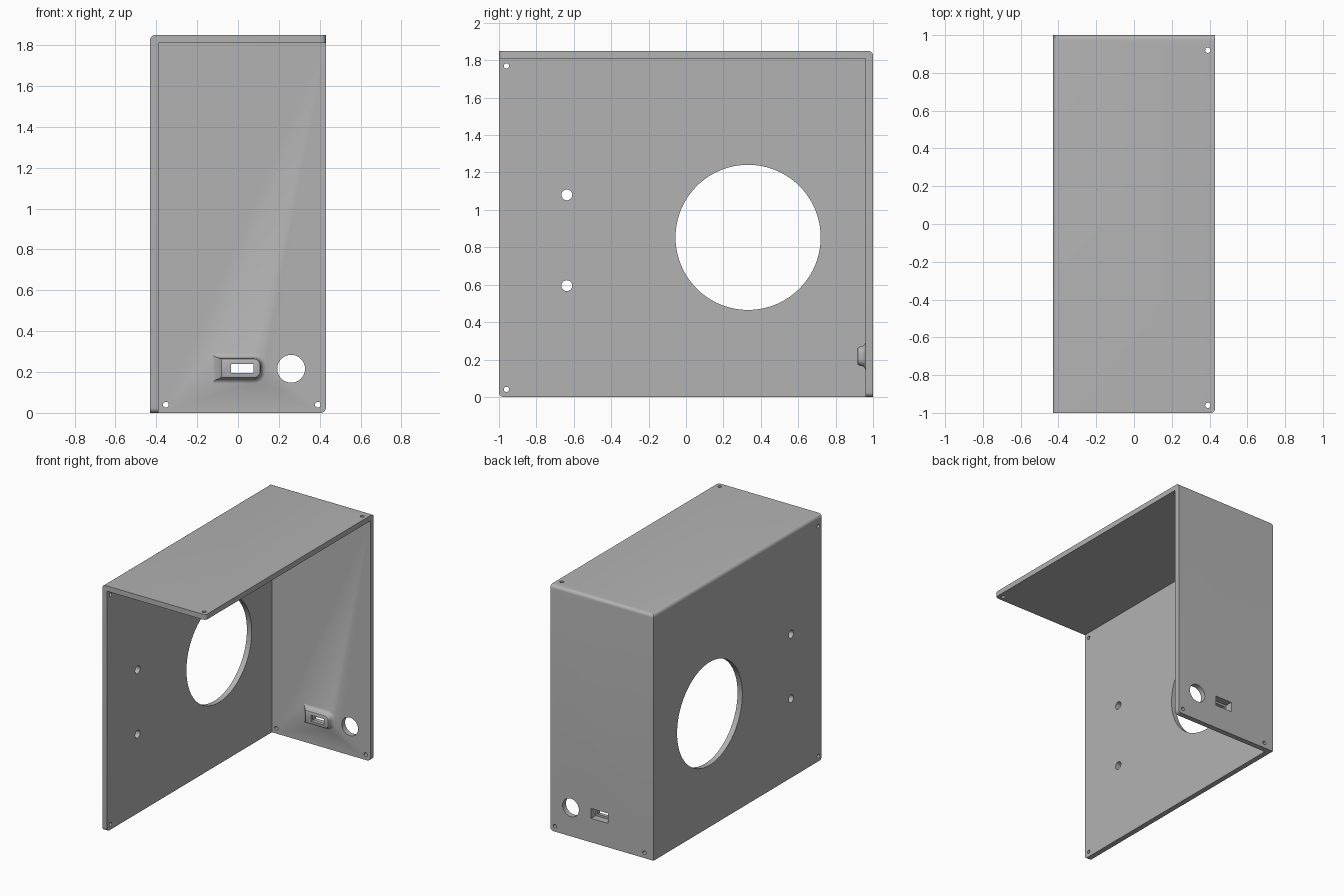
import bpy
import bmesh
import math
from mathutils import Matrix, Vector

old = bpy.data.objects.get("Cube")
if old:
    bpy.data.objects.remove(old, do_unlink=True)

W, D, H, T, R = 0.43, 1.0, 1.85, 0.04, 0.025   # half width, half depth, height, wall, corner radius

grey = bpy.data.materials.new("plain grey")
grey.use_nodes = True
colour = (0.45, 0.45, 0.45, 1)
grey.diffuse_color = colour
grey.node_tree.nodes["Principled BSDF"].inputs["Base Color"].default_value = colour


def make_object(name, bm):
    bmesh.ops.recalc_face_normals(bm, faces=bm.faces)
    mesh = bpy.data.meshes.new(name)
    bm.to_mesh(mesh)
    bm.free()
    mesh.materials.append(grey)
    ob = bpy.data.objects.new(name, mesh)
    bpy.context.collection.objects.link(ob)
    return ob


def box_mesh(lo, hi):
    lo, hi = Vector(lo), Vector(hi)
    bm = bmesh.new()
    bmesh.ops.create_cube(bm, size=1)
    for v in bm.verts:
        v.co = Vector(a + (c + 0.5) * (b - a) for a, b, c in zip(lo, hi, v.co))
    return bm


def combine(target, other, operation):
    mod = target.modifiers.new(operation.lower(), 'BOOLEAN')
    mod.operation = operation
    mod.solver = 'EXACT'
    mod.object = other
    bpy.context.view_layer.objects.active = target
    bpy.ops.object.modifier_apply(modifier=mod.name)
    bpy.data.objects.remove(other, do_unlink=True)


def cut_box(target, lo, hi):
    combine(target, make_object("box_cutter", box_mesh(lo, hi)), 'DIFFERENCE')


def drill(target, centre, axis, radius, segments=24):
    bm = bmesh.new()
    turn = {'X': Matrix.Rotation(math.pi / 2, 4, 'Y'),
            'Y': Matrix.Rotation(math.pi / 2, 4, 'X'), 'Z': Matrix()}[axis]
    bmesh.ops.create_cone(bm, cap_ends=True, segments=segments, radius1=radius,
                          radius2=radius, depth=0.2,
                          matrix=Matrix.Translation(centre) @ turn)
    combine(target, make_object("drill_cutter", bm), 'DIFFERENCE')


# Cover: block with five rounded edges, hollowed to leave side, back and top walls
bm = box_mesh((-W, -D, 0), (W, D, H))
rounded = []
for e in bm.edges:
    m = (e.verts[0].co + e.verts[1].co) / 2
    left, right = m.x < -W + 0.01, m.x > W - 0.01
    front, back = m.y < -D + 0.01, m.y > D - 0.01
    low, high = m.z < 0.01, m.z > H - 0.01
    if (left and high) or (right and low) or (back and high) or (front and low) or (right and front):
        rounded.append(e)
bmesh.ops.bevel(bm, geom=rounded, offset=R, segments=6, profile=0.5, affect='EDGES')
cover = make_object("cover_shell", bm)
cut_box(cover, (-W + T, -D - 1, -1), (W + 1, D - T, H - T))

# Port housing: rings flaring towards the back wall, rounded at one end
bm = bmesh.new()
rings = []
for y, flare, slope in ((0.975, 0.024, 0.042), (0.96, 0.024, 0.042), (0.955, 0.013, 0.033),
                        (0.948, 0.006, 0.024), (0.938, 0.002, 0.014), (0.926, 0, 0.004),
                        (0.919, -0.004, 0), (0.916, -0.012, -0.004)):
    x0, x1 = -0.085 - slope, 0.112 + flare
    z0, z1, r = 0.168 - flare, 0.268 + flare, 0.035 + flare
    ring = [(x0, z1), (x0, z0)]
    for cz, start in ((z0 + r, -90), (z1 - r, 0)):
        for i in range(7):
            a = math.radians(start + 15 * i)
            ring.append((x1 - r + r * math.cos(a), cz + r * math.sin(a)))
    rings.append([bm.verts.new((x, y, z)) for x, z in ring])
for a, b in zip(rings, rings[1:]):
    for i in range(len(a)):
        j = (i + 1) % len(a)
        bm.faces.new((a[i], a[j], b[j], b[i]))
bm.faces.new(rings[0])
bm.faces.new(rings[-1])
combine(cover, make_object("port_housing", bm), 'UNION')

# Port slot, with a wider recess on the outside
cut_box(cover, (-0.035, 0.8, 0.195), (0.075, 1.1, 0.24))
cut_box(cover, (-0.05, 0.945, 0.18), (0.09, 1.1, 0.255))

# Side wall: fan opening, mounting holes and corner screw holes
drill(cover, (-W, 0.332, 0.853), 'X', 0.388, 96)
for z in (0.595, 1.08):
    drill(cover, (-W, -0.637, z), 'X', 0.029)
for z in (0.04, 1.77):
    drill(cover, (-W, -0.96, z), 'X', 0.014)

# Back wall: round socket opening and screw holes
drill(cover, (0.26, D, 0.216), 'Y', 0.068, 48)
for x in (-0.353, 0.391):
    drill(cover, (x, D, 0.04), 'Y', 0.014)

# Top wall: screw holes
for y in (-0.96, 0.92):
    drill(cover, (0.391, y, H), 'Z', 0.014)

# Smooth the rounded parts, keep sharp edges
bpy.ops.object.select_all(action='DESELECT')
cover.select_set(True)
bpy.context.view_layer.objects.active = cover
bpy.ops.object.shade_smooth_by_angle(angle=math.radians(30))
